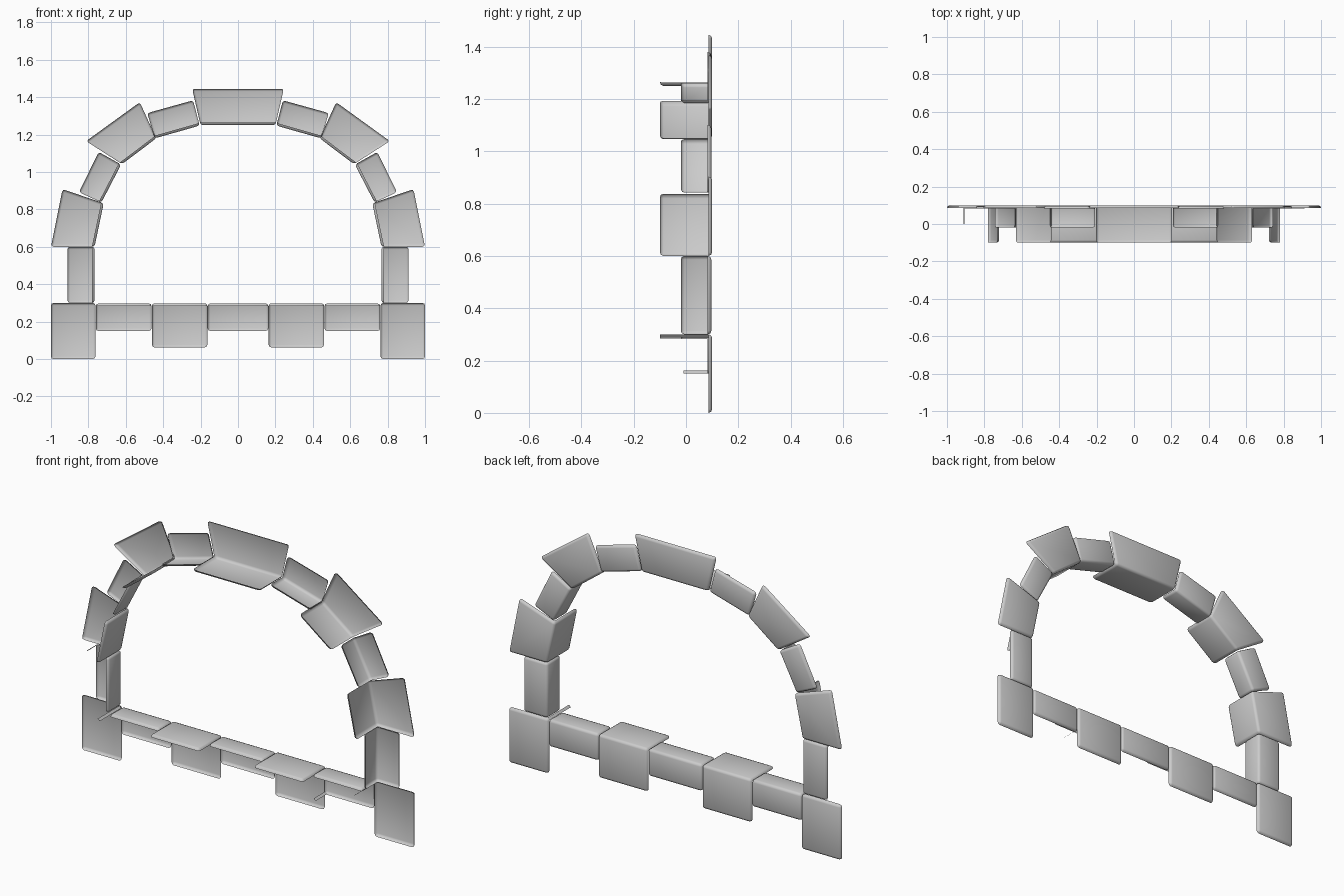
import bpy, bmesh
from mathutils import Vector

cube = bpy.data.objects.get("Cube")
if cube:
    bpy.data.objects.remove(cube)

stone_mat = bpy.data.materials.new("pale grey stone")
stone_mat.use_nodes = True
GREY = (0.6, 0.6, 0.6, 1)
stone_mat.diffuse_color = GREY
stone_mat.node_tree.nodes["Principled BSDF"].inputs["Base Color"].default_value = GREY

BEVEL = 0.014
FACE_Y = 0.1
DEEP, SHALLOW = -0.1, -0.02


def finish(name, bm):
    mesh = bpy.data.meshes.new(name)
    bm.to_mesh(mesh)
    bm.free()
    mesh.materials.append(stone_mat)
    mesh.shade_smooth()
    obj = bpy.data.objects.new(name, mesh)
    bpy.context.collection.objects.link(obj)


def stone(name, outline, back, reveal=True, side=1):
    """Bevelled prism reduced to its face plate and the reveal on its first edge."""
    pts = [Vector((side * x, 0, z)) for x, z in outline]
    face_y = FACE_Y if back == DEEP else FACE_Y - 0.003
    bm = bmesh.new()
    rings = [[bm.verts.new((p.x, y, p.z)) for p in pts] for y in (face_y, back)]
    bm.faces.new(rings[0])
    bm.faces.new(rings[1][::-1])
    for i in range(4):
        j = (i + 1) % 4
        bm.faces.new((rings[0][j], rings[0][i], rings[1][i], rings[1][j]))
    bmesh.ops.recalc_face_normals(bm, faces=bm.faces)
    bmesh.ops.bevel(bm, geom=bm.edges[:], offset=BEVEL, segments=2,
                    profile=0.5, affect='EDGES')
    edge = (pts[1] - pts[0]).normalized()
    normal = edge.cross(Vector((0, 1, 0)))
    limit = BEVEL * 1.05

    def keep(f):
        plate = all(v.co.y > face_y - limit for v in f.verts)
        inner = all(abs((v.co - pts[0]).dot(normal)) < limit for v in f.verts)
        return plate or (reveal and inner)

    bmesh.ops.delete(bm, geom=[f for f in bm.faces if not keep(f)], context='FACES')
    finish(name, bm)


def splinter(name, a, b, back):
    """Narrow strip running back from a stone corner."""
    bm = bmesh.new()
    corners = [(a, FACE_Y - BEVEL), (b, FACE_Y - BEVEL), (b, back), (a, back)]
    bm.faces.new([bm.verts.new((p[0], y, p[1])) for p, y in corners])
    finish(name, bm)


def block(x0, x1, z0, z1):
    """Rectangle whose first edge is the top."""
    return [(x0, z1), (x1, z1), (x1, z0), (x0, z0)]


# Centre stones
stone("keystone", [(-0.2, 1.25), (0.2, 1.25), (0.245, 1.445), (-0.245, 1.445)], DEEP)
stone("sill_centre", block(-0.162, 0.162, 0.15, 0.297), SHALLOW)

# Mirrored arch and sill stones
for side, label in ((1, "left"), (-1, "right")):
    stone(label + "_arch_upper_small",
          [(0.205, 1.248), (0.445, 1.18), (0.485, 1.315), (0.24, 1.383)], SHALLOW, side=side)
    stone(label + "_arch_upper_large",
          [(0.437, 1.18), (0.62, 1.042), (0.812, 1.165), (0.525, 1.373)], DEEP, side=side)
    stone(label + "_arch_lower_small",
          [(0.625, 1.04), (0.73, 0.837), (0.85, 0.892), (0.745, 1.107)], SHALLOW, side=side)
    stone(label + "_arch_lower_large",
          [(0.718, 0.833), (0.767, 0.6), (1, 0.6), (0.938, 0.908)], DEEP, side=side)
    stone(label + "_jamb",
          [(0.767, 0.6), (0.767, 0.3), (0.912, 0.3), (0.912, 0.6)], SHALLOW, side=side)
    stone(label + "_corner", block(0.762, 1, 0, 0.3), DEEP, reveal=False, side=side)
    stone(label + "_sill_small", block(0.462, 0.76, 0.15, 0.297), SHALLOW, side=side)
    stone(label + "_sill_large", block(0.164, 0.46, 0.062, 0.298), DEEP, side=side)
    splinter(label + "_corner_splinter",
             (side * 0.763, 0.288), (side * 0.774, 0.299), DEEP)

# Single stray strips
splinter("sill_splinter", (0.463, 0.162), (0.474, 0.151), -0.01)
splinter("jamb_splinter", (-0.911, 0.59), (-0.905, 0.599), 0.0)
